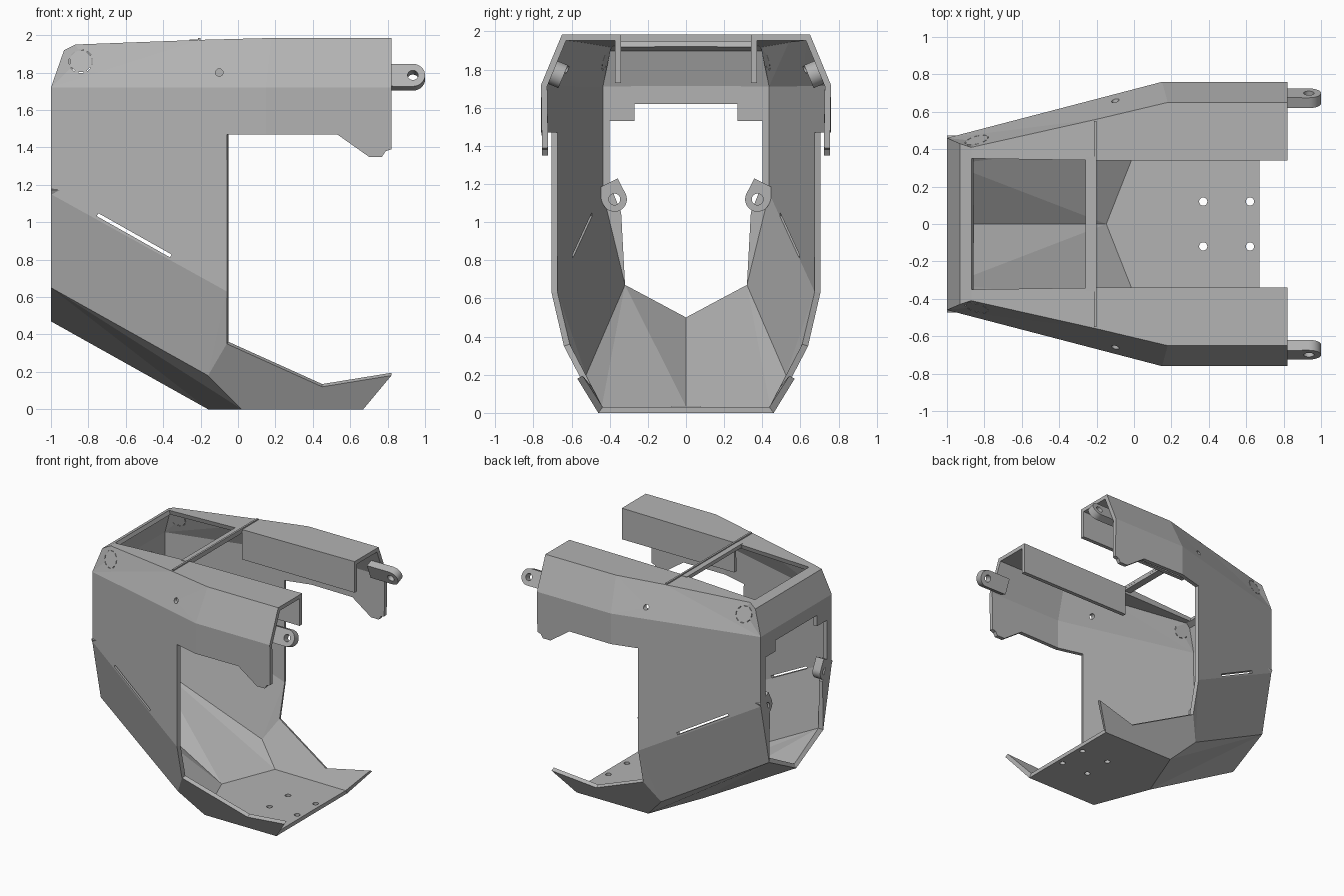
import bpy, bmesh, math
from mathutils import Matrix, Vector

cube = bpy.data.objects.get("Cube")
if cube:
    bpy.data.objects.remove(cube)

grey = bpy.data.materials.new("matte_grey")
grey.use_nodes = True
COLOR = (0.45, 0.45, 0.45, 1)
grey.diffuse_color = COLOR
grey.node_tree.nodes["Principled BSDF"].inputs["Base Color"].default_value = COLOR


def make_object(name, bm):
    mesh = bpy.data.meshes.new(name)
    bm.to_mesh(mesh)
    bm.free()
    mesh.materials.append(grey)
    obj = bpy.data.objects.new(name, mesh)
    bpy.context.collection.objects.link(obj)
    return obj


def apply(obj, kind, **settings):
    mod = obj.modifiers.new(kind.lower(), kind)
    for key, value in settings.items():
        setattr(mod, key, value)
    bpy.context.view_layer.objects.active = obj
    bpy.ops.object.modifier_apply(modifier=mod.name)


def folded_sheet(name, points, panels, thickness):
    """Half of a folded sheet, mirrored across y and given thickness inward."""
    bm = bmesh.new()
    for side in (1, -1):
        verts = {k: bm.verts.new((x, y * side, z)) for k, (x, y, z) in points.items()}
        for panel in panels:
            bm.faces.new([verts[k] for k in panel.split()])
    bmesh.ops.remove_doubles(bm, verts=bm.verts, dist=0.0005)
    bmesh.ops.recalc_face_normals(bm, faces=bm.faces)
    # the widest side panel must face outward
    probe = max(bm.faces, key=lambda f: f.calc_center_median().y)
    if probe.normal.y < 0:
        bmesh.ops.reverse_faces(bm, faces=bm.faces)
    obj = make_object(name, bm)
    apply(obj, 'SOLIDIFY', thickness=thickness, offset=-1, use_even_offset=True)
    return obj


def add_box(bm, center, size, rot=Matrix()):
    bmesh.ops.create_cube(bm, size=1, matrix=Matrix.Translation(center) @ rot
                          @ Matrix.Diagonal((*size, 1)))


def add_pin(bm, center, axis, radius, depth):
    turn = Vector((0, 0, 1)).rotation_difference(Vector(axis)).to_matrix().to_4x4()
    bmesh.ops.create_cone(bm, cap_ends=True, segments=20, radius1=radius, radius2=radius,
                          depth=depth, matrix=Matrix.Translation(center) @ turn)


def lug(name, center, along, normal, radius, tail, thick, hole):
    """Round-nosed tab with a hole through it."""
    u, w = Vector(along).normalized(), Vector(normal).normalized()
    v = w.cross(u)
    bm = bmesh.new()
    rings = []
    for r, back, h in ((radius, tail, 1), (hole, 0, 1), (hole, 0, -1), (radius, tail, -1)):
        ring = []
        for i in range(32):
            a = i * math.tau / 32
            x, y = r * math.cos(a), r * math.sin(a)
            if back and x < -0.001:
                x = -back
            ring.append(bm.verts.new(Vector(center) + u * x + v * y + w * h * thick / 2))
        rings.append(ring)
    for k in range(4):
        a, b = rings[k], rings[(k + 1) % 4]
        for i in range(32):
            j = (i + 1) % 32
            bm.faces.new((a[i], a[j], b[j], b[i]))
    bmesh.ops.recalc_face_normals(bm, faces=bm.faces)
    obj = make_object(name, bm)
    bpy.ops.object.select_all(action='DESELECT')
    obj.select_set(True)
    bpy.context.view_layer.objects.active = obj
    bpy.ops.object.shade_smooth_by_angle(angle=math.radians(35))


# Main shell: rear frame, faceted sides, top rails, keel and lower wings
shell_points = {
    # rear end, from keel to roof
    "keel": (-1, 0, .47), "chin": (-1, .35, .65), "hip": (-1, .46, 1.15),
    "shoulder": (-1, .46, 1.72), "brow": (-.93, .43, 1.92), "crown": (-.87, .41, 1.95),
    "mid_shoulder": (-1, 0, 1.72), "mid_brow": (-.93, 0, 1.92), "mid_crown": (-.87, 0, 1.95),
    # rear window
    "w1": (-1, 0, 1.62), "w2": (-1, .27, 1.62), "w3": (-1, .27, 1.53),
    "w4": (-1, .4, 1.53), "w5": (-1, .4, 1.2), "w6": (-1, .34, 1.05),
    # side opening and lower wing
    "b0": (-.16, 0, 0), "b1": (.02, .46, 0), "b2": (-.16, .55, .18), "b3": (-.06, .64, .35),
    "b4": (-.06, .705, .63), "b5": (-.06, .705, 1.47), "front_mid": (.67, 0, 0),
    "front": (.67, .46, 0), "tip": (.82, .57, .18), "dip": (.45, .52, .12),
    # upper side panel
    "m1": (.15, .76, 1.72), "m2": (.82, .76, 1.72), "l0": (.15, .76, 1.47),
    "l1": (.53, .755, 1.47), "l2": (.7, .755, 1.35), "l3": (.77, .755, 1.35),
    "l4": (.79, .755, 1.38), "l5": (.82, .755, 1.39),
    # top rail
    "t1": (-.2, .56, 1.975), "t2": (.18, .65, 1.985), "t3": (.82, .65, 1.985),
    "i0": (-.87, .35, 1.95), "i1": (-.2, .34, 1.975), "i3": (.82, .34, 1.985),
    "f1": (-.2, .34, 1.73), "f3": (.82, .34, 1.73),
}
shell_panels = [
    "chin hip shoulder mid_shoulder w1 w2 w3 w4 w5 w6",
    "shoulder brow mid_brow mid_shoulder", "brow crown i0 mid_crown mid_brow",
    "shoulder hip b4 b5 l0 m1", "m1 l0 l1 l2 l3 l4 l5 m2",
    "shoulder m1 t2 t1", "shoulder t1 crown brow", "m1 m2 t3 t2",
    "crown t1 i1 i0", "t1 t2 t3 i3 i1", "i1 i3 f3 f1",
    "hip chin b2 b4", "b4 b2 b3", "b2 b1 front tip dip b3",
    "keel chin b0", "chin b2 b1", "chin b1 b0", "b0 b1 front front_mid",
]
shell = folded_sheet("shell", shell_points, shell_panels, 0.032)

# Raised floor box with its slanted front plate
floor_points = {
    "top": (.82, .2, .23), "mid_top": (.82, 0, .23), "bend": (.2, .2, .23),
    "mid_bend": (.2, 0, .23), "wing": (-.13, .34, .12), "back": (-.5, .2, .25),
    "mid_back": (-.5, 0, .25), "foot": (.03, .45, .01), "toe": (.67, .45, .004),
    "mid_toe": (.67, 0, .004), "lip": (.82, .26, .18), "mid_lip": (.82, 0, .18),
}
floor_panels = ["mid_top top bend mid_bend", "mid_bend bend wing back mid_back",
                "top lip toe foot wing bend", "mid_toe toe lip mid_lip",
                "mid_lip lip top mid_top"]
floor = folded_sheet("floor_box", floor_points, floor_panels, 0.015)

# Cutters: side slots, pin holes, dashed ring marks and bolt holes
bm = bmesh.new()
for s in (1, -1):
    add_box(bm, (-.555, s * .58, .93), (.45, .4, .018), Matrix.Rotation(math.radians(29.4), 4, 'Y'))
    add_pin(bm, (-.1, s * .65, 1.8), (0, 1, 0), .02, .25)
    for k in range(8):
        spin = Matrix.Rotation(k * math.tau / 8, 4, 'Y')
        spot = Vector((-.84, s * .455, 1.86)) + spin @ Vector((0, 0, .06))
        add_box(bm, spot, (.026, .07, .005), spin)
    for x in (.37, .62):
        add_pin(bm, (x, s * .12, .1), (0, 0, 1), .022, .4)
    add_pin(bm, (.75, s * .2, .095), (1, 0, 0), .024, .14)
cutter = make_object("hole_cutter", bm)
cutter.hide_render = True
for part in (shell, floor):
    apply(part, 'BOOLEAN', operation='DIFFERENCE', solver='EXACT', object=cutter)
bpy.data.objects.remove(cutter)

# Cross strap between the top rails
bm = bmesh.new()
add_box(bm, (-.23, 0, 1.962), (.06, .72, .03))
add_box(bm, (-.207, 0, 1.975), (.015, 1.1, .02))
make_object("cross_strap", bm)

# Mounting lugs at the rail ends and on the rear frame
for s, label in ((1, "back"), (-1, "front")):
    lug("rail_lug_" + label, (.935, s * .672, 1.775), (1, 0, 0), (0, s * .92, .38),
        .065, .2, .06, .028)
    lug("frame_lug_" + label, (-.965, s * .375, 1.12), (0, -s * .45, -.9), (1, 0, 0),
        .065, .09, .07, .03)
